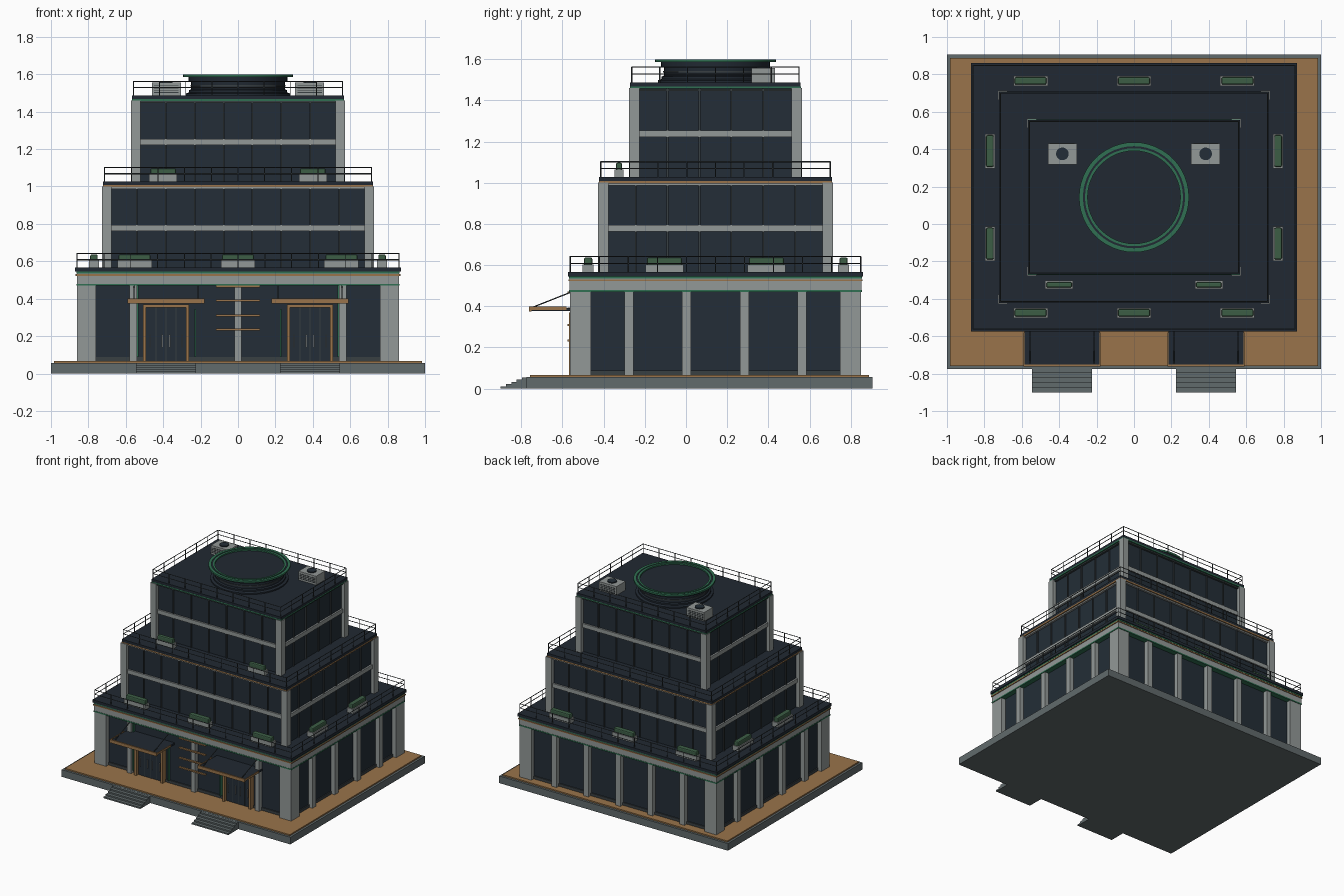
import bpy, bmesh, math
from mathutils import Vector, Matrix

if "Cube" in bpy.data.objects:
    bpy.data.objects.remove(bpy.data.objects["Cube"])

CY = 0.143  # building centre in y

def mat(name, c):
    m = bpy.data.materials.new(name)
    m.diffuse_color = (*c, 1)
    m.use_nodes = True
    m.node_tree.nodes["Principled BSDF"].inputs["Base Color"].default_value = m.diffuse_color
    return m

NAVY = mat("dark_navy", (0.017, 0.027, 0.038))
GREY = mat("stone_grey", (0.29, 0.315, 0.31))
BASE = mat("plinth_grey", (0.12, 0.145, 0.15))
BROWN = mat("copper_brown", (0.32, 0.175, 0.07))
GREEN = mat("trim_green", (0.03, 0.16, 0.085))
LEAF = mat("hedge_green", (0.045, 0.11, 0.06))
STEEL = mat("dark_steel", (0.04, 0.05, 0.055))
ROOF = mat("roof_dark", (0.015, 0.022, 0.032))

def finish(name, bm, m):
    me = bpy.data.meshes.new(name)
    bmesh.ops.recalc_face_normals(bm, faces=bm.faces)
    bm.to_mesh(me)
    bm.free()
    me.materials.append(m)
    ob = bpy.data.objects.new(name, me)
    bpy.context.collection.objects.link(ob)
    return ob

def boxes(name, m, items, bevel=0):
    """One object from boxes given as (x0, x1, y0, y1, z0, z1)."""
    bm = bmesh.new()
    for x0, x1, y0, y1, z0, z1 in items:
        M = Matrix.Translation(((x0+x1)/2, (y0+y1)/2, (z0+z1)/2)) @ Matrix.Diagonal((x1-x0, y1-y0, z1-z0, 1))
        bmesh.ops.create_cube(bm, size=1, matrix=M)
    ob = finish(name, bm, m)
    if bevel:
        b = ob.modifiers.new("bevel", 'BEVEL')
        b.width, b.segments = bevel, 2
    return ob

def slab(hx, hy, z0, z1):
    return (-hx, hx, CY-hy, CY+hy, z0, z1)

def cbox(x, y, hx, hy, z0, z1):
    return (x-hx, x+hx, y-hy, y+hy, z0, z1)

def lathe(name, m, prof, x, y, n=48, closed=False):
    bm = bmesh.new()
    rings = [[bm.verts.new((x+r*math.cos(2*math.pi*i/n), y+r*math.sin(2*math.pi*i/n), z)) for i in range(n)]
             for r, z in prof]
    pairs = list(zip(rings, rings[1:])) + ([(rings[-1], rings[0])] if closed else [])
    for a, b in pairs:
        for i in range(n):
            bm.faces.new((a[i], a[(i+1) % n], b[(i+1) % n], b[i]))
    if not closed:
        bm.faces.new(rings[0])
        bm.faces.new(rings[-1])
    ob = finish(name, bm, m)
    for o in bpy.context.selected_objects:
        o.select_set(False)
    bpy.context.view_layer.objects.active = ob
    ob.select_set(True)
    bpy.ops.object.shade_smooth_by_angle(angle=math.radians(30))
    return ob

def rods(name, m, segs, r=0.003):
    bm = bmesh.new()
    for a, b in segs:
        a, b = Vector(a), Vector(b)
        d = b - a
        M = Matrix.Translation((a+b)/2) @ d.to_track_quat('Z', 'Y').to_matrix().to_4x4()
        bmesh.ops.create_cone(bm, cap_ends=True, segments=6, radius1=r, radius2=r, depth=d.length, matrix=M)
    return finish(name, bm, m)

def railing(name, hx, hy, z, h=0.075, step=0.145):
    c = [(-hx, CY-hy), (hx, CY-hy), (hx, CY+hy), (-hx, CY+hy)]
    segs = []
    for (ax, ay), (bx, by) in zip(c, c[1:]+c[:1]):
        for t in (h, h*0.55):
            segs.append(((ax, ay, z+t), (bx, by, z+t)))
        n = round((abs(bx-ax)+abs(by-ay))/step)
        for i in range(n):
            px, py = ax+(bx-ax)*i/n, ay+(by-ay)*i/n
            segs.append(((px, py, z-0.005), (px, py, z+h)))
    rods(name, STEEL, segs, 0.0028)

def corners(hx, hy, w, z0, z1):
    return [cbox(sx*(hx-w/2), CY+sy*(hy-w/2), w/2, w/2, z0, z1) for sx in (-1, 1) for sy in (-1, 1)]

# base, paving and entrance steps
boxes("base_plinth", BASE, [(-1, 1, -0.775, 0.905, 0, 0.056)])
boxes("paving", BROWN, [(-0.983, 0.983, -0.758, 0.888, 0.05, 0.066)])
boxes("entrance_steps", BASE, [(s*0.385-0.16, s*0.385+0.16, -0.9+0.026*i, -0.77, 0, 0.011*(i+1))
                               for s in (-1, 1) for i in range(5)])

# ground floor
boxes("ground_floor_glass", NAVY, [slab(0.825, 0.67, 0.06, 0.49)])
boxes("ground_floor_corner_piers", GREY, corners(0.86, 0.707, 0.102, 0.066, 0.48))
pil = [cbox(x, CY+0.68, 0.021, 0.025, 0.066, 0.48) for x in (-0.56, -0.28, 0, 0.28, 0.56)]
pil += [cbox(x, CY-0.68, 0.019, 0.025, 0.066, 0.48) for x in (-0.56, 0, 0.56)]
pil += [cbox(s*0.835, CY+d, 0.025, 0.022, 0.066, 0.48) for s in (-1, 1) for d in (-0.42, -0.14, 0.14, 0.42)]
boxes("ground_floor_pilasters", GREY, pil)
boxes("ground_floor_sill", STEEL, [slab(0.833, 0.678, 0.066, 0.088)])
boxes("cornice_lower_trim", GREEN, [slab(0.864, 0.711, 0.47, 0.48)])
boxes("cornice_band", GREY, [slab(0.862, 0.709, 0.48, 0.54)])
boxes("cornice_copper_trim", BROWN, [slab(0.868, 0.714, 0.522, 0.531)])
boxes("cornice_upper_trim", GREEN, [slab(0.864, 0.711, 0.535, 0.545)])
boxes("lower_roof", ROOF, [slab(0.872, 0.717, 0.545, 0.567)])
railing("lower_railing", 0.86, 0.705, 0.567)

# upper tiers: glass, piers, bands, mullions, trims and roof
def tier(name, hx, hy, z0, z1, band, trim, sill):
    gx, gy, w = hx-0.028, hy-0.028, 0.051
    boxes(name+"_glass", NAVY, [slab(gx, gy, z0, z1+0.005)])
    boxes(name+"_corner_piers", GREY, corners(hx, hy, w, z0, z1))
    boxes(name+"_floor_band", GREY, [slab(hx-0.015, hy-0.015, band, band+0.032)])
    boxes(name+"_head_band", GREY if sill else STEEL, [slab(hx-0.013, hy-0.013, z1-0.014, z1-0.004)])
    mull = []
    for k in range(5):
        for s in (-1, 1):
            d = s*(0.0775+0.155*k)
            if abs(d) < hx-w-0.02:
                mull += [cbox(d, CY+t*gy, 0.004, 0.009, z0, z1) for t in (-1, 1)]
            if abs(d) < hy-w-0.02:
                mull += [cbox(t*gx, CY+d, 0.009, 0.004, z0, z1) for t in (-1, 1)]
    boxes(name+"_mullions", STEEL, mull)
    boxes(name+"_trim", trim, [slab(hx-0.005, hy-0.005, z1-0.003, z1+0.008)])
    boxes(name+"_roof", ROOF, [slab(hx-0.006, hy-0.006, z1+0.008, z1+0.027)])
    railing(name+"_railing", hx-0.014, hy-0.014, z1+0.027)

tier("middle_tier", 0.727, 0.571, 0.56, 1.0, 0.763, BROWN, True)
tier("top_tier", 0.573, 0.42, 1.02, 1.46, 1.221, GREEN, False)

# planters: (x, y, half x, half y, z)
pl = [(x, y, 0.092, 0.027, 0.567) for x in (-0.553, 0, 0.553) for y in (-0.475, 0.765)]
pl += [(s*0.77, y, 0.027, 0.092, 0.567) for s in (-1, 1) for y in (-0.105, 0.39)]
pl += [(s*0.4, -0.325, 0.075, 0.022, 1.027) for s in (-1, 1)]
boxes("planter_boxes", GREY, [cbox(x, y, a, b, z, z+0.037) for x, y, a, b, z in pl])
boxes("planter_hedges", LEAF, [cbox(x, y, a-0.007, b-0.007, z+0.03, z+0.07) for x, y, a, b, z in pl], 0.008)

# entrances
frame, doors, handles, seams, canopy, fascia, ties, posts = ([] for _ in range(8))
yw = CY-0.67
for s in (-1, 1):
    x = s*0.385
    frame += [cbox(x+t*0.115, yw-0.015, 0.009, 0.027, 0.066, 0.37) for t in (-1, 1)]
    frame.append(cbox(x, yw-0.015, 0.124, 0.027, 0.352, 0.37))
    doors.append(cbox(x, yw-0.005, 0.107, 0.012, 0.066, 0.352))
    seams += [cbox(x+d, yw-0.018, 0.002, 0.003, 0.066, 0.352) for d in (-0.053, 0, 0.053)]
    handles += [cbox(x+d, yw-0.026, 0.003, 0.004, 0.14, 0.21) for d in (-0.085, -0.02, 0.02, 0.085)]
    canopy.append((x-0.2, x+0.2, -0.755, yw, 0.378, 0.392))
    fascia.append((x-0.206, x+0.206, -0.762, -0.75, 0.375, 0.4))
    fascia += [(x+t*0.203-0.003, x+t*0.203+0.003, -0.755, -0.58, 0.382, 0.398) for t in (-1, 1)]
    ties += [((x+t*0.17, -0.745, 0.395), (x+t*0.17, -0.56, 0.468)) for t in (-1, 1)]
    posts.append(cbox(s*0.228, yw-0.01, 0.004, 0.012, 0.088, 0.345))
    posts.append(cbox(s*0.535, yw-0.01, 0.004, 0.012, 0.088, 0.47))
boxes("door_frames", BROWN, frame)
boxes("doors", NAVY, doors)
boxes("door_seams", STEEL, seams)
boxes("door_handles", GREY, handles)
boxes("canopies", ROOF, canopy)
boxes("canopy_fascias", BROWN, fascia)
rods("canopy_ties", STEEL, ties, 0.003)
boxes("green_fins", GREEN, posts)
boxes("front_slats", BROWN, [cbox(0, -0.568, 0.117, 0.008, z-0.005, z+0.005) for z in (0.235, 0.31, 0.39, 0.466)])

# rooftop drum and green ring
lathe("roof_drum", ROOF, [(0.28, 1.485), (0.28, 1.497), (0.262, 1.503), (0.262, 1.515), (0.25, 1.52),
                          (0.25, 1.56), (0.264, 1.565), (0.264, 1.588)], 0, CY)
lathe("drum_band", STEEL, [(0.255, 1.535), (0.255, 1.543)], 0, CY)
lathe("roof_ring_outer", GREEN, [(0.273, 1.586), (0.294, 1.586), (0.294, 1.599), (0.273, 1.599)], 0, CY, closed=True)
lathe("roof_ring_gap", ROOF, [(0.258, 1.585), (0.276, 1.585), (0.276, 1.594), (0.258, 1.594)], 0, CY, closed=True)
lathe("roof_ring_inner", GREEN, [(0.248, 1.584), (0.262, 1.584), (0.262, 1.598), (0.248, 1.598)], 0, CY, closed=True)

# rooftop cooling units
boxes("cooling_units", GREY, [cbox(s*0.383, 0.375, 0.077, 0.056, 1.485, 1.557) for s in (-1, 1)])
boxes("cooling_louvres", STEEL, [cbox(s*0.383, 0.375+t*0.056, 0.066, 0.002, z, z+0.005)
                                 for s in (-1, 1) for t in (-1, 1) for z in (1.5, 1.512, 1.524, 1.536)])
for s, n in ((-1, "left"), (1, "right")):
    lathe("cooling_fan_"+n, NAVY, [(0.034, 1.55), (0.034, 1.565)], s*0.383, 0.375, 20)
